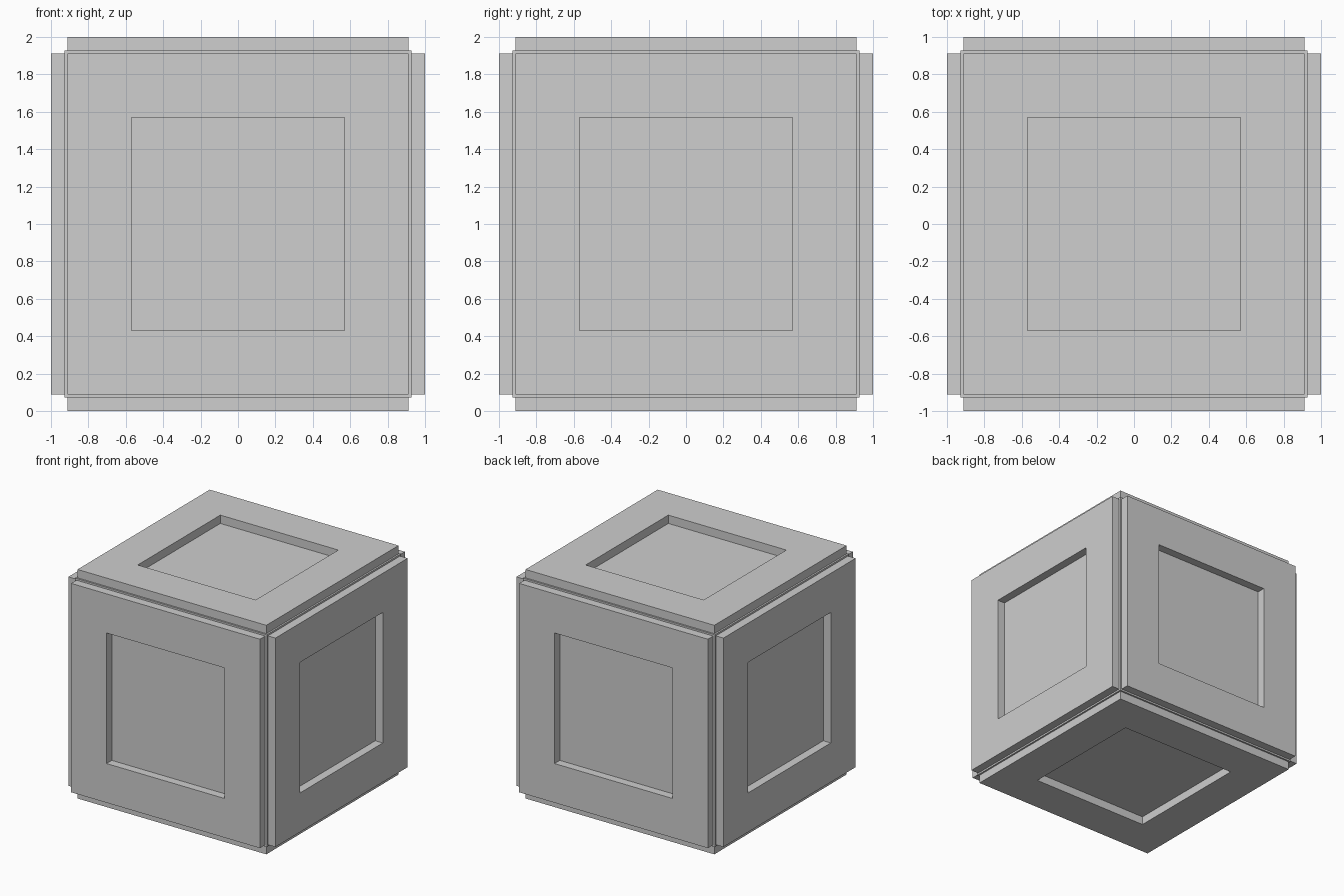
import bpy
import bmesh
from math import radians
from mathutils import Matrix, Vector

CORE = 0.927     # half size of the inner block
PANEL = 0.912    # half width of each raised panel
WINDOW = 0.57    # half width of the square recess
OUTER = 1.0      # distance from the middle to a panel's outer face

cube = bpy.data.objects.get("Cube")
if cube:
    bpy.data.objects.remove(cube, do_unlink=True)

grey = bpy.data.materials.new("light grey")
grey.use_nodes = True
grey.diffuse_color = (0.62, 0.62, 0.62, 1)
grey.node_tree.nodes["Principled BSDF"].inputs["Base Color"].default_value = grey.diffuse_color


def add_object(name, bm):
    mesh = bpy.data.meshes.new(name)
    bmesh.ops.recalc_face_normals(bm, faces=bm.faces)
    bm.to_mesh(mesh)
    bm.free()
    mesh.materials.append(grey)
    obj = bpy.data.objects.new(name, mesh)
    bpy.context.collection.objects.link(obj)
    return obj


def square(bm, half, z):
    corners = [(-1, -1), (1, -1), (1, 1), (-1, 1)]
    return [bm.verts.new((x * half, y * half, z)) for x, y in corners]


# Inner block, whose edges show in the grooves and whose faces floor the recesses
bm = bmesh.new()
bmesh.ops.create_cube(bm, size=2 * CORE, matrix=Matrix.Translation((0, 0, 1)))
add_object("inner_block", bm)


# Square frame lying flat on the block, turned to face one way
def frame_panel(name, turn):
    bm = bmesh.new()
    rings = [square(bm, PANEL, CORE), square(bm, PANEL, OUTER),
             square(bm, WINDOW, OUTER), square(bm, WINDOW, CORE)]
    for a, b in zip(rings, rings[1:] + rings[:1]):
        for i in range(4):
            j = (i + 1) % 4
            bm.faces.new((a[i], a[j], b[j], b[i]))
    bm.transform(Matrix.Translation((0, 0, 1)) @ turn)
    add_object(name, bm)


directions = {
    "top": (0, 0, 1), "bottom": (0, 0, -1),
    "front": (0, -1, 0), "back": (0, 1, 0),
    "left": (1, 0, 0), "right": (-1, 0, 0),
}
for side, d in directions.items():
    if side == "bottom":
        turn = Matrix.Rotation(radians(180), 4, "X")
    else:
        turn = Vector(d).to_track_quat("Z", "Y").to_matrix().to_4x4()
    frame_panel(side + "_panel", turn)
